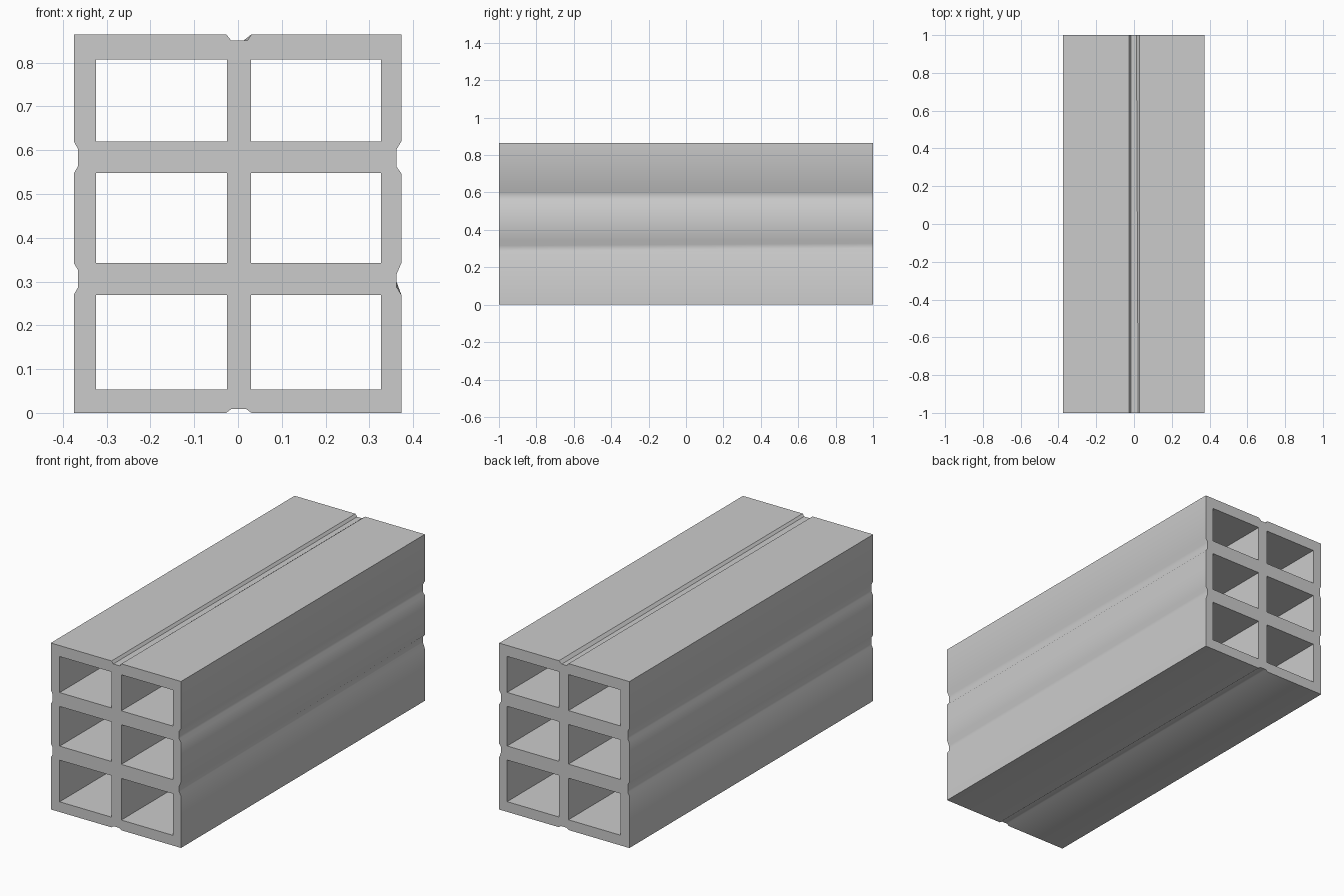
import bpy
import bmesh
import math

if "Cube" in bpy.data.objects:
    bpy.data.objects.remove(bpy.data.objects["Cube"])

# Outer cross-section (x, z), with shallow bevelled grooves on all four sides
outer = [
    (-0.375, 0), (-0.027, 0), (-0.015, 0.009), (0.018, 0.009), (0.031, 0), (0.373, 0),
    (0.373, 0.27), (0.362, 0.288), (0.362, 0.316), (0.373, 0.342),
    (0.373, 0.547), (0.362, 0.563), (0.362, 0.602), (0.373, 0.62),
    (0.373, 0.864), (0.030, 0.864), (0.022, 0.851), (-0.016, 0.851), (-0.026, 0.864),
    (-0.375, 0.864), (-0.375, 0.62), (-0.366, 0.604), (-0.366, 0.563), (-0.375, 0.547),
    (-0.375, 0.342), (-0.366, 0.327), (-0.366, 0.286), (-0.375, 0.27),
]
# Grooves run slightly askew: these corners differ at the back end
back_shift = {
    (0.362, 0.288): (0.362, 0.300),
    (0.362, 0.316): (0.362, 0.328),
    (0.022, 0.851): (0.013, 0.851),
}

# Six rectangular channels
columns = [(-0.324, -0.025), (0.030, 0.327)]
rows = [(0.053, 0.269), (0.342, 0.548), (0.62, 0.807)]
loops = [outer] + [[(a, c), (b, c), (b, d), (a, d)]
                   for a, b in columns for c, d in rows]

bm = bmesh.new()


def add_end(y, shift):
    """Cap face at one end; returns the vertex loops."""
    rings, edges = [], []
    for loop in loops:
        ring = []
        for p in loop:
            x, z = shift.get(p, p)
            ring.append(bm.verts.new((x, y, z)))
        edges += [bm.edges.new((ring[i - 1], ring[i])) for i in range(len(ring))]
        rings.append(ring)
    bmesh.ops.triangle_fill(bm, edges=edges, use_beauty=True)
    return rings


# End caps, then the outer skin and channel walls between them
front = add_end(-1, {})
back = add_end(1, back_shift)
for f, b in zip(front, back):
    for i in range(len(f)):
        bm.faces.new((f[i - 1], f[i], b[i], b[i - 1]))
bmesh.ops.recalc_face_normals(bm, faces=bm.faces[:])

mesh = bpy.data.meshes.new("hollow_block")
bm.to_mesh(mesh)
bm.free()
block = bpy.data.objects.new("hollow_block", mesh)
bpy.context.collection.objects.link(block)

# Soften the shallow side grooves, keep the corners crisp
bpy.context.view_layer.objects.active = block
block.select_set(True)
bpy.ops.object.shade_smooth_by_angle(angle=math.radians(40))
